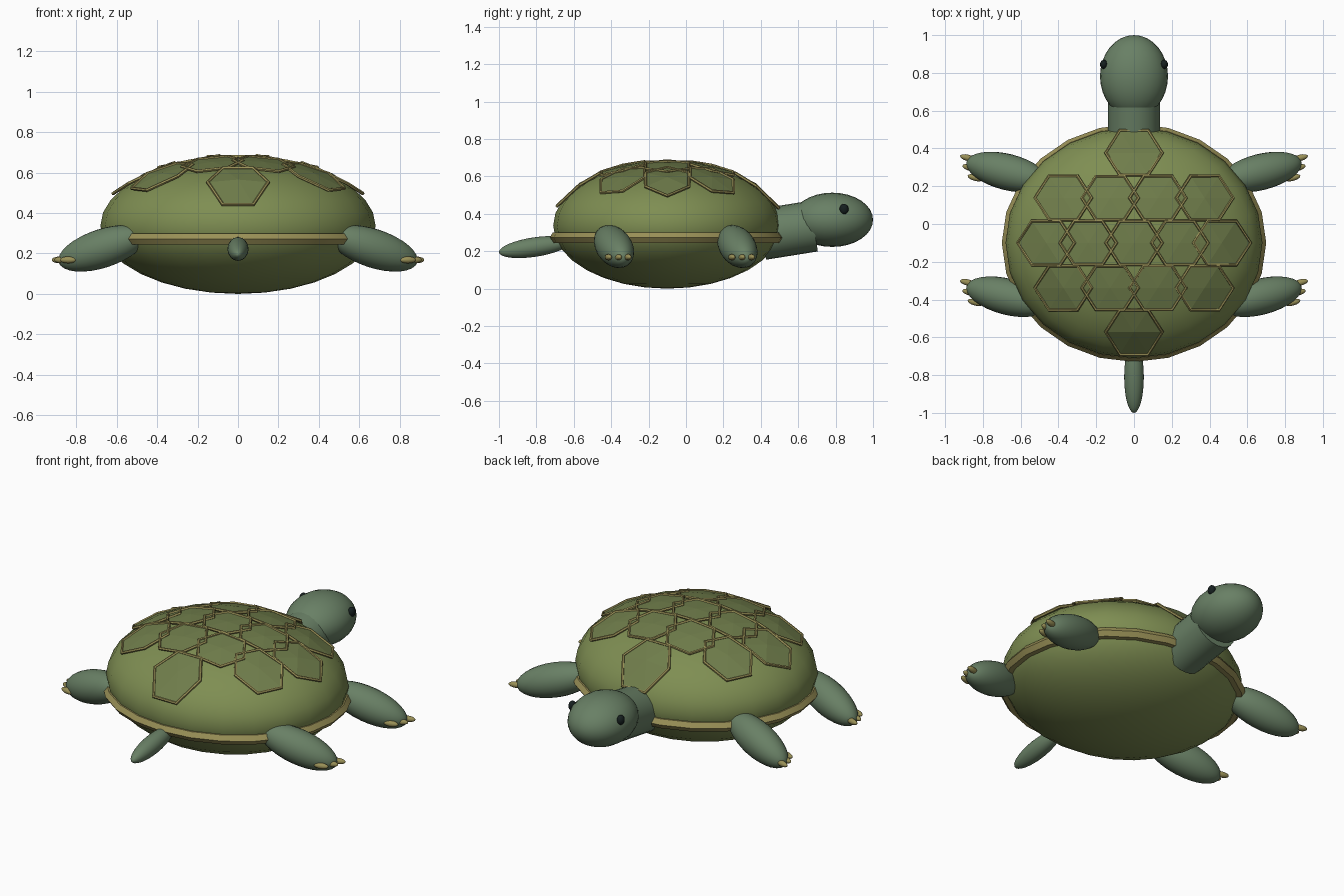
import bpy
from math import cos, sin, pi, sqrt
from mathutils import Vector

if "Cube" in bpy.data.objects:
    bpy.data.objects.remove(bpy.data.objects["Cube"])


def material(name, rgb):
    m = bpy.data.materials.new(name)
    m.diffuse_color = (*rgb, 1)
    m.use_nodes = True
    m.node_tree.nodes["Principled BSDF"].inputs["Base Color"].default_value = m.diffuse_color
    return m


SHELL = material("shell_green", (0.21, 0.27, 0.085))
PLATE = material("plate_green", (0.16, 0.205, 0.07))
TRIM = material("trim_tan", (0.32, 0.28, 0.095))
SKIN = material("skin_green", (0.14, 0.215, 0.13))
DARK = material("eye_dark", (0.008, 0.014, 0.014))


def finish(name, mat, angle=None):
    o = bpy.context.object
    o.name = name
    o.data.materials.append(mat)
    if angle is None:
        bpy.ops.object.shade_smooth()
    else:
        bpy.ops.object.shade_smooth_by_angle(angle=angle)
    return o


def ellipsoid(name, loc, radii, mat, axis=(0, 0, 1), seg=24, rings=16):
    """Stretched sphere whose third radius lies along axis."""
    bpy.ops.mesh.primitive_uv_sphere_add(
        segments=seg, ring_count=rings, radius=1, location=loc,
        rotation=Vector(axis).to_track_quat('Z', 'Y').to_euler())
    bpy.context.object.scale = radii
    return finish(name, mat)


# Shell body
CY, CZ, RX, RY, RZ = -0.1, 0.337, 0.68, 0.61, 0.337
ellipsoid("shell", (0, CY, CZ), (RX, RY, RZ), SHELL)

# Rim band around the shell
bpy.ops.mesh.primitive_torus_add(major_segments=24, minor_segments=6,
                                 major_radius=0.66, minor_radius=0.04,
                                 location=(0, CY, 0.272))
bpy.context.object.scale = (1, 0.9, 0.8)
finish("shell_rim", TRIM, 0.6)


# Hexagonal plates laid on the dome, each with a raised frame
def on_dome(x, y, lift=0.012):
    u, v = x / RX, (y - CY) / RY
    w = sqrt(max(0.0, 1 - u * u - v * v))
    n = Vector((u / RX, v / RY, w / RZ)).normalized()
    return Vector((x, y, CZ + RZ * w)) + n * lift


rows = [(0.37, [0]),
        (0.135, [-0.37, -0.125, 0.125, 0.37]),
        (-0.1, [-0.46, -0.24, 0, 0.24, 0.46]),
        (-0.335, [-0.37, -0.125, 0.125, 0.37]),
        (-0.565, [0])]
verts, faces = [], []
frames = bpy.data.curves.new("plate_frames", 'CURVE')
frames.dimensions = '3D'
frames.bevel_depth = 0.009
frames.bevel_resolution = 1
for y, xs in rows:
    for x in xs:
        ring = [on_dome(x + 0.148 * cos(k * pi / 3),
                        y + 0.132 * sin(k * pi / 3)) for k in range(6)]
        b = len(verts)
        verts += [on_dome(x, y)] + ring
        faces += [(b, b + 1 + k, b + 1 + (k + 1) % 6) for k in range(6)]
        s = frames.splines.new('POLY')
        s.points.add(5)
        for p, co in zip(s.points, ring):
            p.co = (*co, 1)
        s.use_cyclic_u = True

mesh = bpy.data.meshes.new("shell_plates")
mesh.from_pydata(verts, [], faces)
plates = bpy.data.objects.new("shell_plates", mesh)
frame_ob = bpy.data.objects.new("plate_frames", frames)
for o in (plates, frame_ob):
    bpy.context.collection.objects.link(o)
mesh.materials.append(PLATE)
bpy.ops.object.select_all(action='DESELECT')
frame_ob.select_set(True)
bpy.context.view_layer.objects.active = frame_ob
bpy.ops.object.convert(target='MESH')
finish("plate_frames", TRIM, 0.9)

# Neck and head
bpy.ops.mesh.primitive_cylinder_add(
    vertices=24, radius=0.137, depth=0.28, location=(0, 0.545, 0.312),
    rotation=Vector((0, 1, 0.16)).to_track_quat('Z', 'Y').to_euler())
finish("neck", SKIN, 0.6)
ellipsoid("head", (0, 0.782, 0.368), (0.18, 0.145, 0.218), SKIN, (0, 1, 0))

# Tail
ellipsoid("tail", (0, -0.81, 0.222), (0.052, 0.052, 0.192), SKIN, (0, -1, -0.15))

# Paired parts: eyes, legs and claws
for side, sx in (("right", 1), ("left", -1)):
    ellipsoid(f"eye_{side}", (sx * 0.16, 0.845, 0.425),
              (0.02, 0.024, 0.028), DARK, seg=16, rings=10)
    for end, dy in (("head_end", 0), ("tail_end", -0.66)):
        ellipsoid(f"leg_{end}_{side}", (sx * 0.67, 0.275 + dy, 0.225),
                  (0.096, 0.096, 0.232), SKIN, (sx * 0.4, 0.1, -0.13))
        for i, (x, y) in enumerate(((0.88, 0.35), (0.868, 0.298), (0.84, 0.245))):
            ellipsoid(f"claw_{end}_{side}_{i + 1}", (sx * x, y + dy, 0.168),
                      (0.017, 0.017, 0.042), TRIM,
                      (sx * 0.95, 0.25, 0), seg=12, rings=8)
